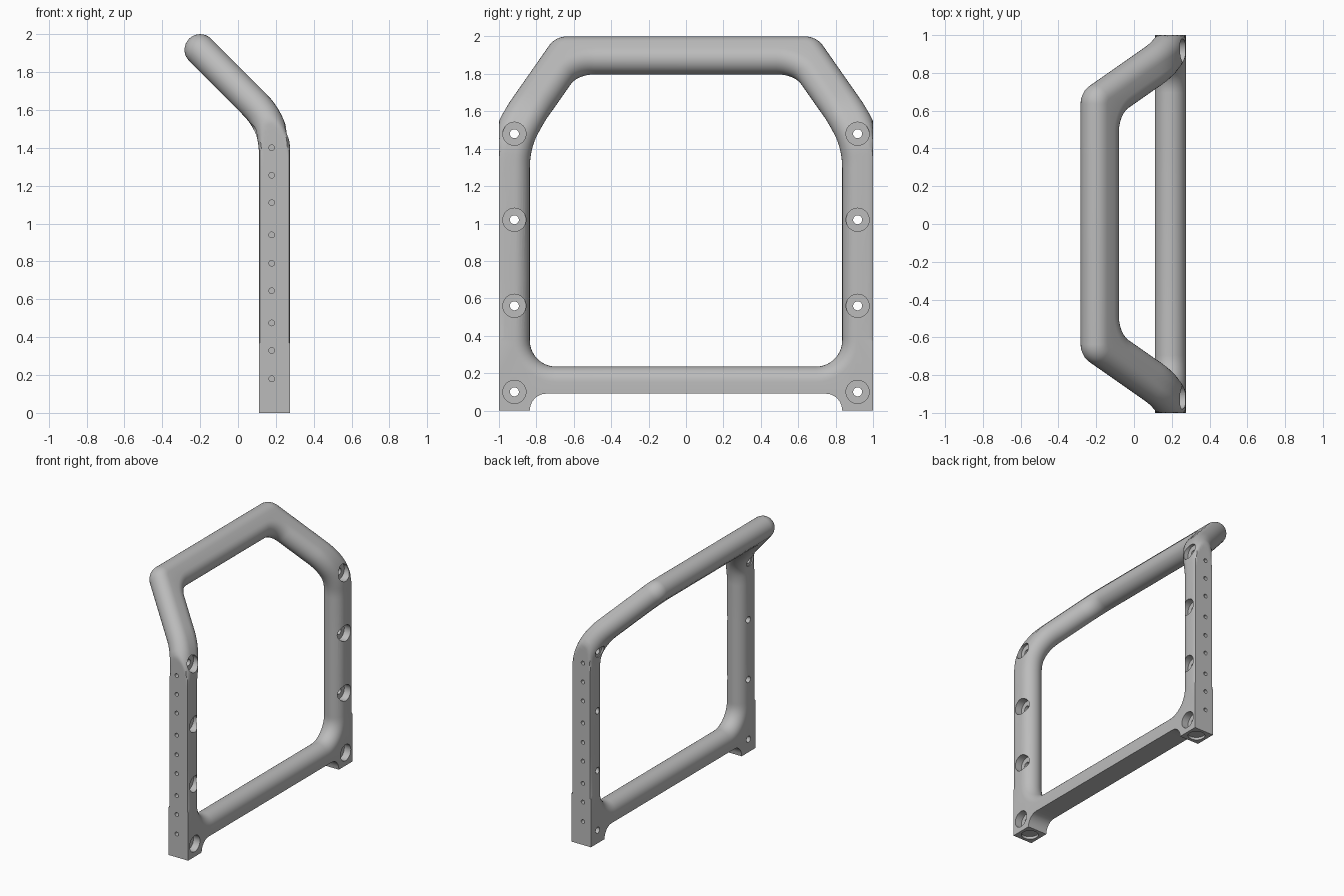
import bpy, bmesh
from math import sin, cos, tan, pi, radians, atan
from mathutils import Vector, Matrix

cube = bpy.data.objects.get("Cube")
if cube:
    bpy.data.objects.remove(cube, do_unlink=True)

RAD = 0.0825          # half thickness of the tube
POST_X = 0.1925       # middle plane of the posts
POST_Y = 0.9175
BEND_START, BEND_R, BEND = 1.38, 0.35, pi / 4
LEG = atan(0.495)     # lean of the upper legs


def grey_material():
    mat = bpy.data.materials.new("grey metal")
    mat.use_nodes = True
    colour = (0.5, 0.5, 0.5, 1)
    mat.diffuse_color = colour
    mat.node_tree.nodes["Principled BSDF"].inputs["Base Color"].default_value = colour
    return mat


def bend(y, s, w):
    """Flat frame coordinates to space: the upper part leans over by 45 degrees."""
    a = min(max((s - BEND_START) / BEND_R, 0), BEND)
    rest = s - BEND_START - a * BEND_R
    x = POST_X - BEND_R + (BEND_R + w) * cos(a) - rest * sin(a)
    z = BEND_START + (BEND_R + w) * sin(a) + rest * cos(a)
    return Vector((x, y, z))


def arc(corner, radius, a0, a1, n):
    """Points of a rounded corner between two lines with normals a0 and a1."""
    mid, half = (a0 + a1) / 2, (a1 - a0) / 2
    c = Vector(corner) - Vector((cos(mid), sin(mid))) * radius / cos(half)
    angles = [a0 + (a1 - a0) * i / n for i in range(n + 1)]
    return [(c + Vector((cos(a), sin(a))) * radius, a) for a in angles]


def stations():
    """Half the frame: inner centre, outer centre, outward angle, outer roundness."""
    def pair(inner, outer):
        return [(p, q, a, RAD) for (p, a), (q, _) in zip(inner, outer)]
    top = pair(arc((0.622, 2.012), 0.22, pi / 2, LEG, 12),
               arc((0.655, 2.065), 0.03, pi / 2, LEG, 12))
    low = pair(arc((POST_Y, 1.415), 0.5, LEG, 0, 10),
               arc((0.9705, 1.427), 0.55, LEG, 0, 10))
    p, q = top[-1], low[0]
    leg = [(p[0].lerp(q[0], i / 14), p[1].lerp(q[1], i / 14), LEG, RAD) for i in range(1, 14)]
    post = [(Vector((POST_Y, s)), Vector((0.9705, s)), 0, RAD) for s in (1.0, 0.7, 0.39)]
    # foot outline, with the rounded notch under the rail
    outline = [(1, 0.37), (1, 0.2), (1, 0), (POST_Y, 0), (0.835, 0)]
    outline += [(0.75 + 0.085 * cos(i * pi / 12), 0.09 * sin(i * pi / 12)) for i in range(1, 7)]
    outline += [(0.695, 0.09)]
    inner = arc((POST_Y, 0.1525), 0.2225, 0, -pi / 2, len(outline) - 1)
    foot = [(c, Vector(o), a, 0) for (c, a), o in zip(inner, outline)]
    return top + leg + low + post + foot


def ring(c, o, a, depth, side):
    """Section: rounded inside, rounded or flat outside, trimmed at the outer face."""
    out, pts = Vector((cos(a), sin(a))), []
    for i in range(17):
        t = -pi / 2 + pi * i / 16
        pts.append((c - out * RAD * cos(t), RAD * sin(t)))
    for i in range(17):
        t = pi / 2 - pi * i / 16
        pts.append((o + out * depth * cos(t), RAD * sin(t)))
    return [bend(side * min(p.x, 1), p.y, w) for p, w in pts]


def make_object(name, bm):
    bmesh.ops.recalc_face_normals(bm, faces=bm.faces)
    mesh = bpy.data.meshes.new(name)
    bm.to_mesh(mesh)
    bm.free()
    obj = bpy.data.objects.new(name, mesh)
    bpy.context.collection.objects.link(obj)
    return obj


def rod(bm, start, end, radius):
    start, end = Vector(start), Vector(end)
    d = end - start
    rot = Vector((0, 0, 1)).rotation_difference(d).to_matrix().to_4x4()
    bmesh.ops.create_cone(bm, cap_ends=True, segments=32, radius1=radius, radius2=radius,
                          depth=d.length, matrix=Matrix.Translation((start + end) / 2) @ rot)


# Frame: closed loop of sections
half = stations()
bm = bmesh.new()
loops = [ring(*st, 1) for st in half] + [ring(*st, -1) for st in reversed(half)]
rings = [[bm.verts.new(p) for p in loop] for loop in loops]
for r0, r1 in zip(rings, rings[1:] + rings[:1]):
    for i in range(len(r0)):
        j = (i + 1) % len(r0)
        bm.faces.new((r0[i], r0[j], r1[j], r1[i]))
frame = make_object("frame", bm)
frame.data.materials.append(grey_material())

# Cutters: bolt holes, counterbores, pin holes and foot sockets
bolts, bores, pins = bmesh.new(), bmesh.new(), bmesh.new()
for y in (-POST_Y, POST_Y):
    side = 1 if y > 0 else -1
    for i in range(4):
        z = 0.1 + 0.46 * i
        rod(bolts, (-0.2, y, z), (0.5, y, z), 0.024)
        rod(bores, (0.22, y, z), (0.5, y, z), 0.062)
    rod(bores, (-0.2, y, 1.48), (0.11, y, 1.48), 0.045)
    for z in (0.18, 0.33, 0.475, 0.645, 0.79, 0.94, 1.11, 1.255, 1.4):
        rod(pins, (0.178, side * 0.96, z), (0.178, side * 1.1, z), 0.015)
    rod(pins, (POST_X, y, -0.1), (POST_X, y, 0.02), 0.06)

bpy.context.view_layer.objects.active = frame
frame.select_set(True)
for name, cut in (("bolt_holes", bolts), ("bolt_bores", bores), ("pin_holes", pins)):
    cutter = make_object(name, cut)
    cutter.hide_render = True
    mod = frame.modifiers.new(name, "BOOLEAN")
    mod.operation, mod.solver, mod.object = "DIFFERENCE", "EXACT", cutter
    bpy.ops.object.modifier_apply(modifier=name)
    bpy.data.objects.remove(cutter, do_unlink=True)

bpy.ops.object.shade_smooth_by_angle(angle=radians(35))
